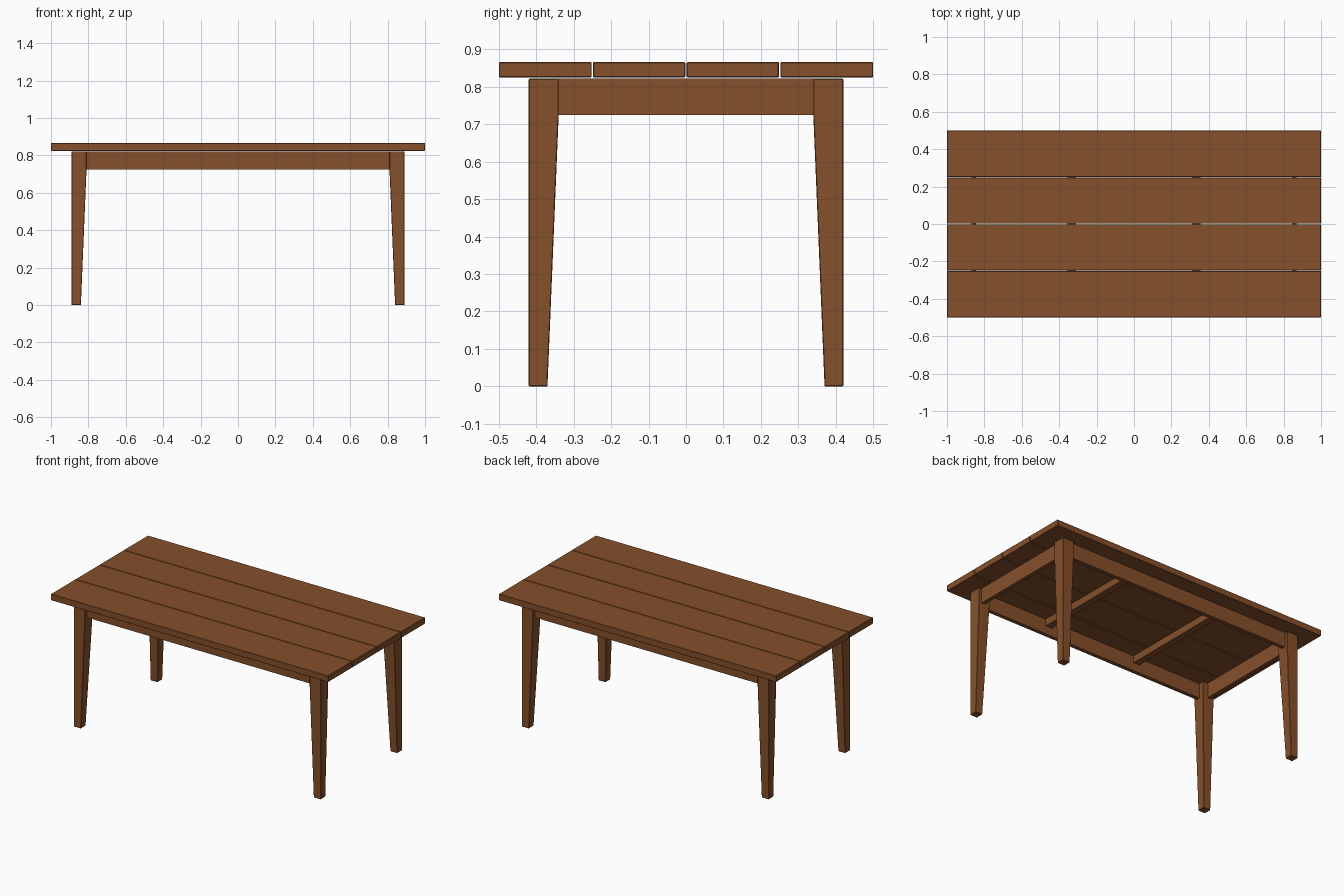
import bpy
import bmesh

if "Cube" in bpy.data.objects:
    bpy.data.objects.remove(bpy.data.objects["Cube"], do_unlink=True)

# One brown wood colour
wood = bpy.data.materials.new("brown_wood")
wood.use_nodes = True
colour = (0.238, 0.080, 0.024, 1)
wood.diffuse_color = colour
wood.node_tree.nodes["Principled BSDF"].inputs["Base Color"].default_value = colour


def finish(name, bm, bevel):
    bmesh.ops.recalc_face_normals(bm, faces=bm.faces)
    mesh = bpy.data.meshes.new(name)
    bm.to_mesh(mesh)
    bm.free()
    mesh.materials.append(wood)
    obj = bpy.data.objects.new(name, mesh)
    bpy.context.collection.objects.link(obj)
    if bevel:
        mod = obj.modifiers.new("eased_edges", "BEVEL")
        mod.width = bevel
        mod.segments = 1
    return obj


def box(name, low, high, bevel=0.0):
    bm = bmesh.new()
    bmesh.ops.create_cube(bm, size=1)
    for v in bm.verts:
        v.co = [(a + b) / 2 + c * (b - a) for a, b, c in zip(low, high, v.co)]
    return finish(name, bm, bevel)


def leg(name, sx, sy):
    # Square above the taper, then narrowing on the two inner faces
    bm = bmesh.new()
    rings = []
    for z, width in ((0, 0.05), (0.725, 0.08), (LEG_TOP, 0.08)):
        ox, oy = sx * 0.89, sy * 0.42
        ix, iy = sx * (0.89 - width), sy * (0.42 - width)
        corners = ((ox, oy), (ix, oy), (ix, iy), (ox, iy))
        rings.append([bm.verts.new((x, y, z)) for x, y in corners])
    for a, b in zip(rings, rings[1:]):
        for i in range(4):
            j = (i + 1) % 4
            bm.faces.new((a[i], a[j], b[j], b[i]))
    bm.faces.new(rings[0])
    bm.faces.new(rings[-1])
    return finish(name, bm, 0.002)


LEG_TOP = 0.822
TOP_LOW, TOP_HIGH = 0.825, 0.866

# Four top planks with narrow gaps
for i in range(4):
    y = -0.5 + i * 0.25
    near = y + (0.002 if i else 0)
    far = y + 0.25 - (0.002 if i < 3 else 0)
    box(f"top_plank_{i + 1}", (-1, near, TOP_LOW), (1, far, TOP_HIGH), 0.002)

# Tapered corner legs
for sx, side in ((-1, "right"), (1, "left")):
    for sy, end in ((-1, "front"), (1, "back")):
        leg(f"{end}_{side}_leg", sx, sy)

# Aprons, set back from the outer leg faces
for s, end, side in ((-1, "front", "right"), (1, "back", "left")):
    y, x = s * 0.3875, s * 0.8575
    box(f"{end}_apron", (-0.82, y - 0.0125, 0.725), (0.82, y + 0.0125, LEG_TOP))
    box(f"{side}_apron", (x - 0.0125, -0.35, 0.725), (x + 0.0125, 0.35, LEG_TOP))

# Cross bars under the top
for s, side in ((-1, "right"), (1, "left")):
    x = s * 0.333
    box(f"{side}_cross_bar", (x - 0.0225, -0.376, 0.777), (x + 0.0225, 0.376, LEG_TOP))
